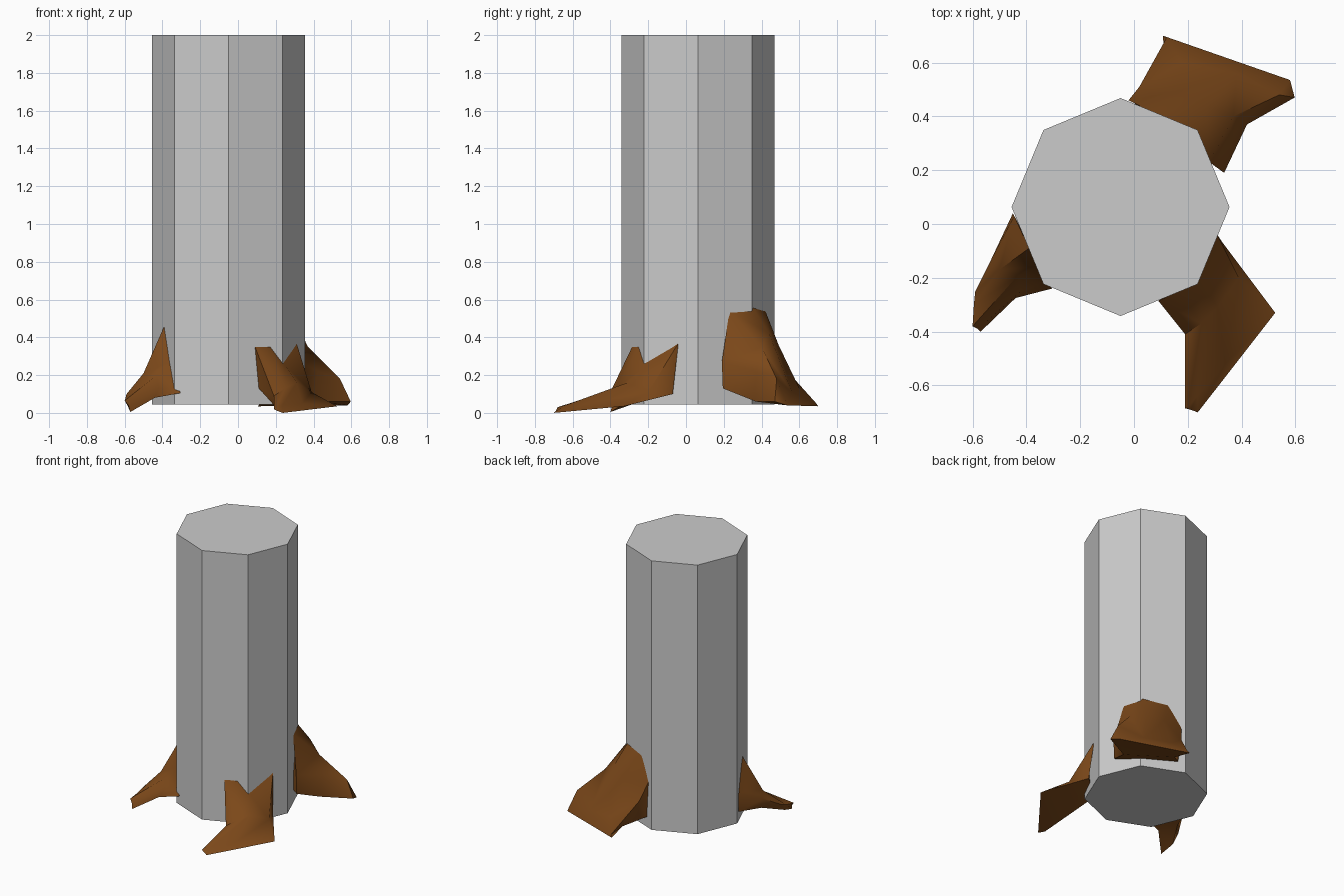
import bpy, bmesh, math

brown = bpy.data.materials.new("bark_brown")
brown.diffuse_color = (0.2, 0.065, 0.01, 1)

# Trunk: eight-sided column
bpy.ops.mesh.primitive_cylinder_add(vertices=8, radius=0.405, depth=1.955,
                                    location=(-0.05, 0.063, 1.0225))
trunk = bpy.context.object
trunk.name = "trunk"
# keep a corner pointing along +x
trunk.data.update()


def root(name, rings):
    """Loft closed cross-sections from the trunk face out to the toe."""
    bm = bmesh.new()
    loops = [[bm.verts.new(p) for p in ring] for ring in rings]
    n = len(loops[0])
    for a, b in zip(loops, loops[1:]):
        for i in range(n):
            j = (i + 1) % n
            bm.faces.new((a[i], a[j], b[j], b[i]))
    bm.faces.new(loops[0][::-1])
    bm.faces.new(loops[-1])
    bmesh.ops.triangulate(bm, faces=bm.faces[:])
    bmesh.ops.recalc_face_normals(bm, faces=bm.faces[:])
    me = bpy.data.meshes.new(name)
    bm.to_mesh(me)
    bm.free()
    ob = bpy.data.objects.new(name, me)
    bpy.context.collection.objects.link(ob)
    me.materials.append(brown)
    bpy.ops.object.select_all(action='DESELECT')
    ob.select_set(True)
    bpy.context.view_layer.objects.active = ob
    bpy.ops.object.shade_smooth_by_angle(angle=math.radians(50))


# Large root at the back right
root("back_root", [
    [(0.0, 0.45, 0.12), (-0.02, 0.46, 0.38), (0.06, 0.42, 0.54), (0.22, 0.345, 0.57),
     (0.28, 0.23, 0.54), (0.335, 0.19, 0.27), (0.335, 0.195, 0.13)],
    [(0.12, 0.56, 0.06), (0.02, 0.51, 0.25), (0.15, 0.49, 0.36), (0.27, 0.44, 0.42),
     (0.37, 0.40, 0.35), (0.42, 0.37, 0.22), (0.40, 0.37, 0.06)],
    [(0.107, 0.70, 0.035), (0.12, 0.69, 0.05), (0.18, 0.60, 0.13), (0.38, 0.56, 0.11),
     (0.54, 0.48, 0.18), (0.597, 0.47, 0.06), (0.58, 0.535, 0.04)],
])

# Forked root at the front right
root("front_root", [
    [(0.11, -0.275, 0.13), (0.09, -0.285, 0.35), (0.17, -0.25, 0.35),
     (0.25, -0.21, 0.25), (0.31, -0.04, 0.37), (0.33, -0.07, 0.10)],
    [(0.20, -0.42, 0.03), (0.19, -0.41, 0.09), (0.25, -0.37, 0.13),
     (0.31, -0.31, 0.16), (0.39, -0.20, 0.11), (0.525, -0.33, 0.035)],
    [(0.21, -0.69, 0.01), (0.19, -0.685, 0.02), (0.20, -0.68, 0.03),
     (0.235, -0.64, 0.04), (0.34, -0.52, 0.05), (0.237, -0.70, 0.0)],
])

# Small root at the left
root("left_root", [
    [(-0.45, 0.04, 0.12), (-0.445, 0.03, 0.25), (-0.39, -0.09, 0.46),
     (-0.36, -0.16, 0.27), (-0.34, -0.22, 0.13), (-0.305, -0.24, 0.105)],
    [(-0.50, -0.15, 0.09), (-0.53, -0.13, 0.17), (-0.50, -0.17, 0.21),
     (-0.43, -0.19, 0.20), (-0.42, -0.25, 0.13), (-0.44, -0.275, 0.08)],
    [(-0.585, -0.30, 0.04), (-0.59, -0.25, 0.10), (-0.595, -0.30, 0.08),
     (-0.60, -0.38, 0.065), (-0.58, -0.39, 0.04), (-0.57, -0.40, 0.005)],
])
